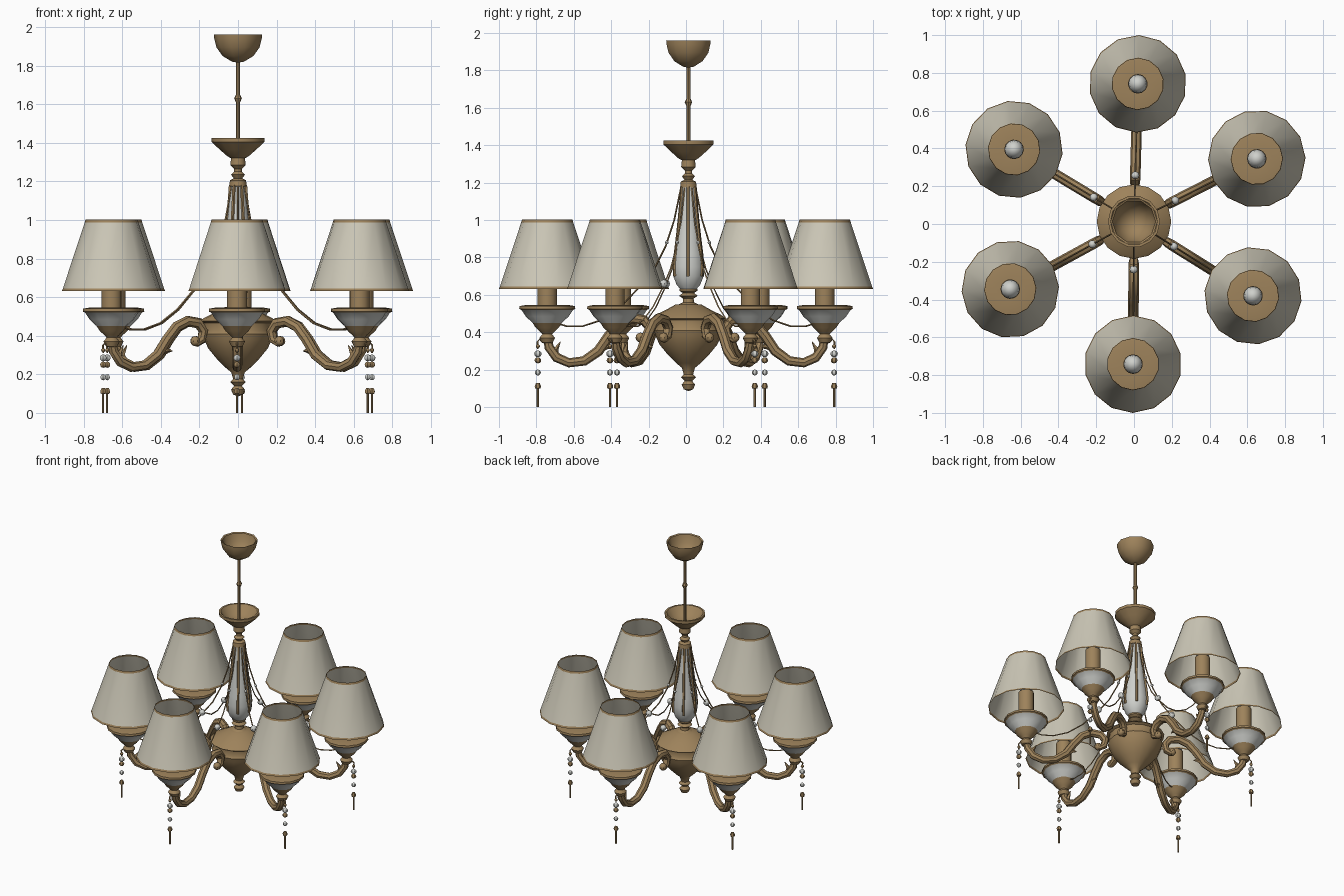
import bpy, bmesh, math
from mathutils import Vector

if "Cube" in bpy.data.objects:
    bpy.data.objects.remove(bpy.data.objects["Cube"])


def material(name, rgb):
    m = bpy.data.materials.new(name)
    m.diffuse_color = (*rgb, 1)
    m.use_nodes = True
    m.node_tree.nodes["Principled BSDF"].inputs["Base Color"].default_value = m.diffuse_color
    return m


BRASS = material("antique_brass", (0.34, 0.225, 0.105))
FABRIC = material("cream_fabric", (0.60, 0.57, 0.47))
GLASS = material("pale_ceramic", (0.62, 0.63, 0.60))
MATS = [BRASS, FABRIC, GLASS]
HUB = Vector((0, 0.013, 0))


def finish(bm, name, angle=40):
    bmesh.ops.remove_doubles(bm, verts=bm.verts, dist=1e-5)
    bmesh.ops.recalc_face_normals(bm, faces=bm.faces)
    me = bpy.data.meshes.new(name)
    bm.to_mesh(me)
    bm.free()
    for m in MATS:
        me.materials.append(m)
    me.polygons.foreach_set("use_smooth", [True] * len(me.polygons))
    me.set_sharp_from_angle(angle=math.radians(angle))
    return me


def place(me, name, loc=(0, 0, 0), turn=0, stretch=1):
    ob = bpy.data.objects.new(name, me)
    ob.location = loc
    ob.rotation_euler.z = turn
    ob.scale.x = stretch
    bpy.context.collection.objects.link(ob)
    return ob


def lathe(bm, profile, sides, mat=lambda i: 0, cx=0):
    """Revolve (radius, height) points; mat gives the colour of each band."""
    rings = []
    for r, z in profile:
        rings.append([bm.verts.new((cx + r * math.cos(math.tau * k / sides),
                                    r * math.sin(math.tau * k / sides), z))
                      for k in range(sides)])
    for i in range(len(rings) - 1):
        a, b = rings[i], rings[i + 1]
        for k in range(sides):
            n = (k + 1) % sides
            quad = [a[k], a[n], b[n], b[k]]
            if profile[i][0] == 0:
                quad = [a[k], b[n], b[k]]
            elif profile[i + 1][0] == 0:
                quad = [a[k], a[n], b[k]]
            bm.faces.new(quad).material_index = mat(i)


def sweep(bm, path, radii, sides, mat=0):
    """Tube along (radius, height) points in the xz plane."""
    pts = [Vector((r, 0, z)) for r, z in path]
    rings = []
    for i, p in enumerate(pts):
        t = (pts[min(i + 1, len(pts) - 1)] - pts[max(i - 1, 0)]).normalized()
        n = Vector((-t.z, 0, t.x))
        rad = radii[i] if isinstance(radii, list) else radii
        rings.append([bm.verts.new(p + rad * (n * math.cos(math.tau * k / sides)
                      + Vector((0, 1, 0)) * math.sin(math.tau * k / sides)))
                      for k in range(sides)])
    for a, b in zip(rings, rings[1:]):
        for k in range(sides):
            n = (k + 1) % sides
            bm.faces.new([a[k], a[n], b[n], b[k]]).material_index = mat
    for ring in (rings[0], rings[-1]):
        bm.faces.new(ring).material_index = mat


def bead(bm, x, z, r, mat, tall=1, sides=8):
    lathe(bm, [(r * math.sin(math.pi * i / 6) if 0 < i < 6 else 0,
                z - tall * r * math.cos(math.pi * i / 6)) for i in range(7)],
          sides, lambda i: mat, x)


def lathed(name, profile, sides, mat=lambda i: 0):
    bm = bmesh.new()
    lathe(bm, profile, sides, mat)
    return place(finish(bm, name), name, HUB)


# Central stem, from ceiling bowl to bottom finial
lathed("ceiling_bowl", [(0, 1.815), (.03, 1.82), (.08, 1.85), (.112, 1.895),
                        (.123, 1.94), (.125, 1.96), (.115, 1.955), (.10, 1.90),
                        (.06, 1.85), (0, 1.83)], 10)
lathed("hanging_rod", [(0, 1.36), (.011, 1.36), (.011, 1.61), (.02, 1.63),
                       (.011, 1.65), (.011, 1.83), (0, 1.83)], 8)
lathed("upper_dish", [(0, 1.17), (.045, 1.175), (.042, 1.205), (.022, 1.215), (.036, 1.235),
                      (.02, 1.25), (.02, 1.265), (.04, 1.285), (.036, 1.32),
                      (.055, 1.33), (.095, 1.365), (.138, 1.405), (.138, 1.425),
                      (.125, 1.425), (.08, 1.37), (0, 1.35)], 14)
column = [(.04, .625), (.065, .655), (.083, .70), (.087, .75), (.08, .82),
          (.066, .92), (.054, 1.02), (.045, 1.11), (.04, 1.18)]
lathed("ceramic_column", column, 14, lambda i: 2)
lathed("column_foot", [(.07, .54), (.03, .56), (.028, .58), (.05, .595),
                       (.03, .61), (.048, .622), (.048, .632), (0, .635)], 12)
lathed("hub_body", [(0, .555), (.07, .548), (.12, .52), (.18, .49), (.197, .475),
                    (.178, .465), (.175, .425), (.185, .41), (.175, .38),
                    (.155, .335), (.11, .28), (.065, .235), (.035, .21),
                    (.025, .175), (.04, .16), (.02, .14), (.036, .12),
                    (.025, .095), (0, .085)], 16)

bm = bmesh.new()
sweep(bm, column[2:], .009, 5)
rib = finish(bm, "column_rib")

# Scrolled arm with two leaf tips
bm = bmesh.new()
sweep(bm, [(.745, .38), (.735, .32), (.695, .265), (.63, .237), (.55, .247),
           (.475, .30), (.42, .38), (.365, .445), (.30, .475), (.235, .465),
           (.205, .425), (.215, .38), (.245, .362), (.262, .38)],
      [.022, .025, .026, .025, .026, .028, .028, .028, .028, .028, .026, .024,
       .02, .014], 8)
sweep(bm, [(.70, .275), (.70, .31), (.675, .35)], [.018, .014, .002], 5)
sweep(bm, [(.465, .31), (.425, .325), (.40, .32)], [.018, .014, .002], 5)
bead(bm, .253, .372, .026, 0)
arm = finish(bm, "arm")

# Draped chain with beads
bm = bmesh.new()
sweep(bm, [(.04, 1.17), (.075, 1.0), (.12, .86), (.18, .74), (.26, .64),
           (.36, .535), (.46, .465), (.56, .432), (.64, .432), (.70, .45)], .0045, 4)
bead(bm, .25, .66, .022, 2)
bead(bm, .115, .88, .01, 2)
chain = finish(bm, "bead_chain")

# Candle cup: stem, ceramic bowl, rim and candle tube
bm = bmesh.new()
lathe(bm, [(0, .335), (.03, .345), (.042, .37), (.026, .39), (.04, .405),
           (.062, .425), (.078, .45), (.115, .485), (.138, .52), (.15, .525),
           (.148, .54), (.12, .545), (.052, .545), (.052, .75), (0, .75)],
      14, lambda i: 2 if i in (6, 7) else 0)
cup = finish(bm, "candle_cup")

bm = bmesh.new()
bead(bm, 0, .80, .05, 2, 1.25, 12)
bulb = finish(bm, "bulb")

# Open shade with trim bands at both ends
bm = bmesh.new()
lathe(bm, [(.258, .632), (.253, .645), (.139, .988), (.135, 1.003)], 14,
      lambda i: 1 if i == 1 else 0)
shade = finish(bm, "lamp_shade", 50)

# Hanging drop on a hook
bm = bmesh.new()
sweep(bm, [(.03, .35), (.04, .362), (.052, .35), (.05, .31)], .005, 5)
bead(bm, .05, .325, .011, 0)
bead(bm, .05, .285, .02, 2, .9, 6)
bead(bm, .05, .25, .018, 0, .9, 6)
bead(bm, .05, .185, .016, 2, 1, 6)
lathe(bm, [(0, .13), (.01, .128), (.017, .112), (.014, .10), (.006, .098),
           (.006, 0), (0, 0)], 6, lambda i: 0, .05)
drop = finish(bm, "pendant_drop")

# Six lamps around the hub
lamps = [(.02, .742), (.65, .345), (.63, -.38), (-.005, -.742), (-.655, -.345), (-.635, .395)]
for i, (x, y) in enumerate(lamps, 1):
    spot = Vector((x, y, 0))
    d = spot - HUB
    turn = math.atan2(d.y, d.x)
    for me in (arm, chain):
        place(me, f"{me.name}_{i}", HUB, turn, d.length / .745)
    place(rib, f"column_rib_{i}", HUB, turn + math.pi / 6)
    for me in (cup, bulb, shade, drop):
        place(me, f"{me.name}_{i}", spot, turn)
